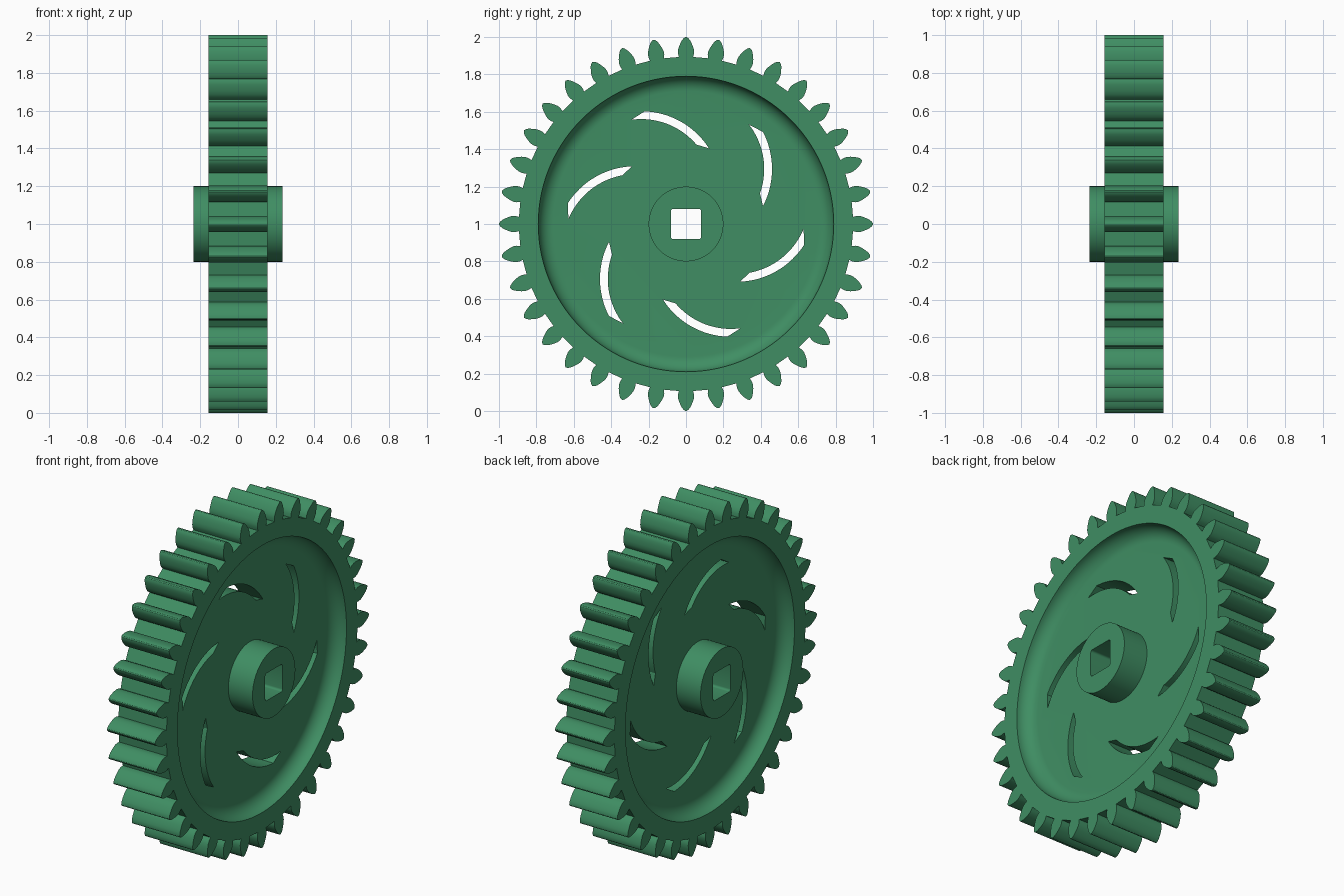
import bpy, bmesh, math
from mathutils import Vector

if "Cube" in bpy.data.objects:
    bpy.data.objects.remove(bpy.data.objects["Cube"])

CZ = 1.0  # axle height


def finish(name, bm):
    bmesh.ops.recalc_face_normals(bm, faces=bm.faces)
    me = bpy.data.meshes.new(name)
    bm.to_mesh(me)
    bm.free()
    ob = bpy.data.objects.new(name, me)
    bpy.context.collection.objects.link(ob)
    return ob


def prism(name, pts, half):
    """Extrude a (y, z) outline along x, centred on the axle."""
    bm = bmesh.new()
    face = bm.faces.new([bm.verts.new((-half, y, z + CZ)) for y, z in pts])
    new = bmesh.ops.extrude_face_region(bm, geom=[face])['geom']
    bmesh.ops.translate(bm, vec=(2 * half, 0, 0),
                        verts=[v for v in new if isinstance(v, bmesh.types.BMVert)])
    return finish(name, bm)


def lathe(name, profile, steps=120):
    """Revolve an open (x, r) profile about the axle and cap both ends."""
    bm = bmesh.new()
    rings = [[bm.verts.new((x, r * math.cos(a), CZ + r * math.sin(a)))
              for a in (2 * math.pi * i / steps for i in range(steps))]
             for x, r in profile]
    for p, q in zip(rings, rings[1:]):
        for i in range(steps):
            j = (i + 1) % steps
            bm.faces.new((p[i], p[j], q[j], q[i]))
    bm.faces.new(rings[0])
    bm.faces.new(rings[-1])
    return finish(name, bm)


def combine(target, other, operation):
    mod = target.modifiers.new(other.name, 'BOOLEAN')
    mod.object, mod.operation, mod.solver = other, operation, 'EXACT'
    bpy.context.view_layer.objects.active = target
    bpy.ops.object.modifier_apply(modifier=mod.name)
    bpy.data.objects.remove(other, do_unlink=True)


def rotated(pts, a):
    c, s = math.cos(a), math.sin(a)
    return [(y * c - z * s, y * s + z * c) for y, z in pts]


def arc(cy, cz, r, a0, a1, n):
    return [(cy + r * math.cos(math.radians(a0 + (a1 - a0) * i / n)),
             cz + r * math.sin(math.radians(a0 + (a1 - a0) * i / n))) for i in range(n + 1)]


# Toothed blank: 36 bullet-shaped teeth
flank = [(0.893, 0.038), (0.912, 0.043), (0.93, 0.043), (0.95, 0.037),
         (0.968, 0.029), (0.983, 0.021), (0.994, 0.012), (1.0, 0.003)]
tooth = [(r, -t) for r, t in flank] + [(r, t) for r, t in reversed(flank)]
outline = []
for i in range(36):
    outline += rotated(tooth, math.radians(10 * i))
gear = prism("gear_wheel", outline, 0.157)

# Dished recess on both faces, with a concave fillet against the rim
for side in (1, -1):
    fillet = [(0.157 - 0.08 * math.sin(math.radians(a)),
               0.71 + 0.08 * math.cos(math.radians(a))) for a in range(0, 91, 10)]
    profile = [(side * x, r) for x, r in [(0.3, 0.79)] + fillet]
    combine(gear, lathe("recess_cutter", profile), 'DIFFERENCE')

# Hub
combine(gear, lathe("hub", [(-0.235, 0.2), (0.235, 0.2)], 96), 'UNION')

# Square axle bore with slightly rounded corners
bore = []
for k in range(4):
    bore += rotated(arc(0.068, 0.068, 0.013, 0, 90, 4), math.radians(90 * k))
combine(gear, prism("bore_cutter", bore, 0.4), 'DIFFERENCE')

# Six curved slots through the web
slot = arc(0.03, 0.294, 0.43, -27.4, 27.4, 20) + arc(0.03, 0.294, 0.388, 37.7, -19.6, 20)
for k in range(6):
    combine(gear, prism("slot_cutter", rotated(slot, math.radians(60 * k)), 0.4), 'DIFFERENCE')

# Green finish and shading
mat = bpy.data.materials.new("green")
mat.diffuse_color = (0.05, 0.27, 0.125, 1)
mat.use_nodes = True
mat.node_tree.nodes["Principled BSDF"].inputs["Base Color"].default_value = mat.diffuse_color
gear.data.materials.clear()
gear.data.materials.append(mat)
for p in gear.data.polygons:
    p.material_index = 0
bpy.ops.object.select_all(action='DESELECT')
gear.select_set(True)
bpy.context.view_layer.objects.active = gear
bpy.ops.object.shade_smooth_by_angle(angle=math.radians(30))
